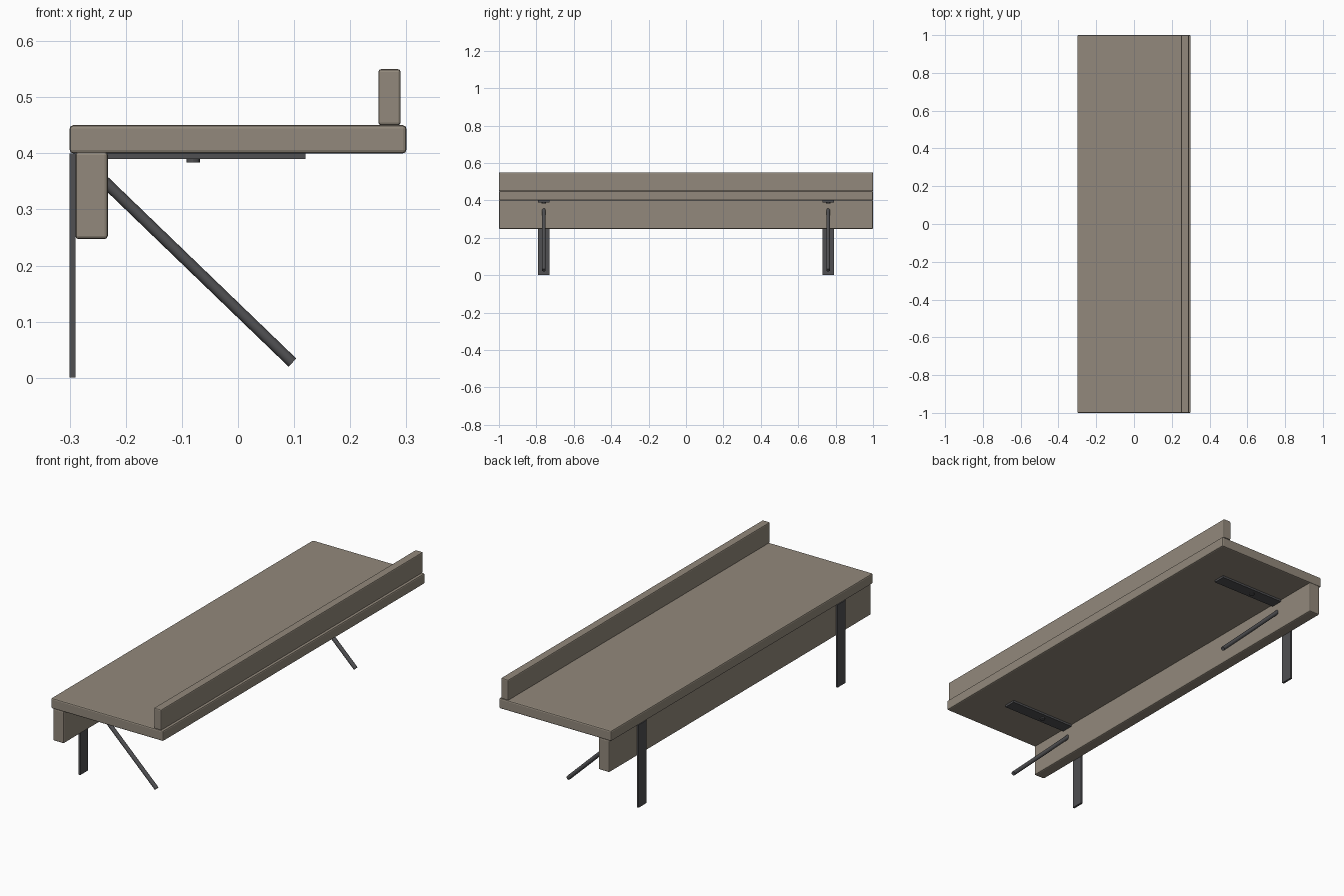
import bpy, math
from mathutils import Vector

if "Cube" in bpy.data.objects:
    bpy.data.objects.remove(bpy.data.objects["Cube"])


def box(name, x, y, z, bevel=0.0):
    """Box from (min, max) ranges, with optional eased edges."""
    bpy.ops.mesh.primitive_cube_add(size=1, location=[(a + b) / 2 for a, b in (x, y, z)])
    o = bpy.context.object
    o.name = name
    o.scale = [b - a for a, b in (x, y, z)]
    bpy.ops.object.transform_apply(location=False, rotation=False, scale=True)
    if bevel:
        m = o.modifiers.new("eased_edges", 'BEVEL')
        m.width = bevel
        m.segments = 2
    return o


def rod(name, a, b, radius, sides):
    """Round bar between two points."""
    a, b = Vector(a), Vector(b)
    bpy.ops.mesh.primitive_cylinder_add(vertices=sides, radius=radius,
                                        depth=(b - a).length, location=(a + b) / 2)
    o = bpy.context.object
    o.name = name
    o.rotation_euler = (b - a).to_track_quat('Z', 'Y').to_euler()
    bpy.ops.object.shade_smooth_by_angle(angle=math.radians(30))
    return o


parts = []
metal = bpy.data.materials.new("dark_metal")
metal.diffuse_color = (0.08, 0.08, 0.085, 1)
metal.use_nodes = True
metal.node_tree.nodes["Principled BSDF"].inputs["Base Color"].default_value = metal.diffuse_color
wood = bpy.data.materials.new("weathered_wood")
wood.diffuse_color = (0.29, 0.25, 0.20, 1)
wood.use_nodes = True
wood.node_tree.nodes["Principled BSDF"].inputs["Base Color"].default_value = wood.diffuse_color

# Wooden boards
for o in (box("shelf_board", (-0.30, 0.30), (-1, 1), (0.40, 0.45), 0.006),
          box("front_lip", (0.25, 0.29), (-1, 1), (0.45, 0.55), 0.005),
          box("back_rail", (-0.29, -0.232), (-1, 1), (0.247, 0.403), 0.006)):
    o.data.materials.append(wood)

# Metal brackets
for side, y in (("front", -0.76), ("back", 0.76)):
    w = (y - 0.03, y + 0.03)
    for o in (box(side + "_wall_plate", (-0.30, -0.29), w, (0, 0.40)),
              box(side + "_shelf_plate", (-0.28, 0.12), w, (0.39, 0.40)),
              rod(side + "_brace", (-0.263, y, 0.374), (0.097, y, 0.027), 0.01, 12),
              rod(side + "_bolt", (-0.08, y, 0.384), (-0.08, y, 0.396), 0.012, 12)):
        o.data.materials.append(metal)
